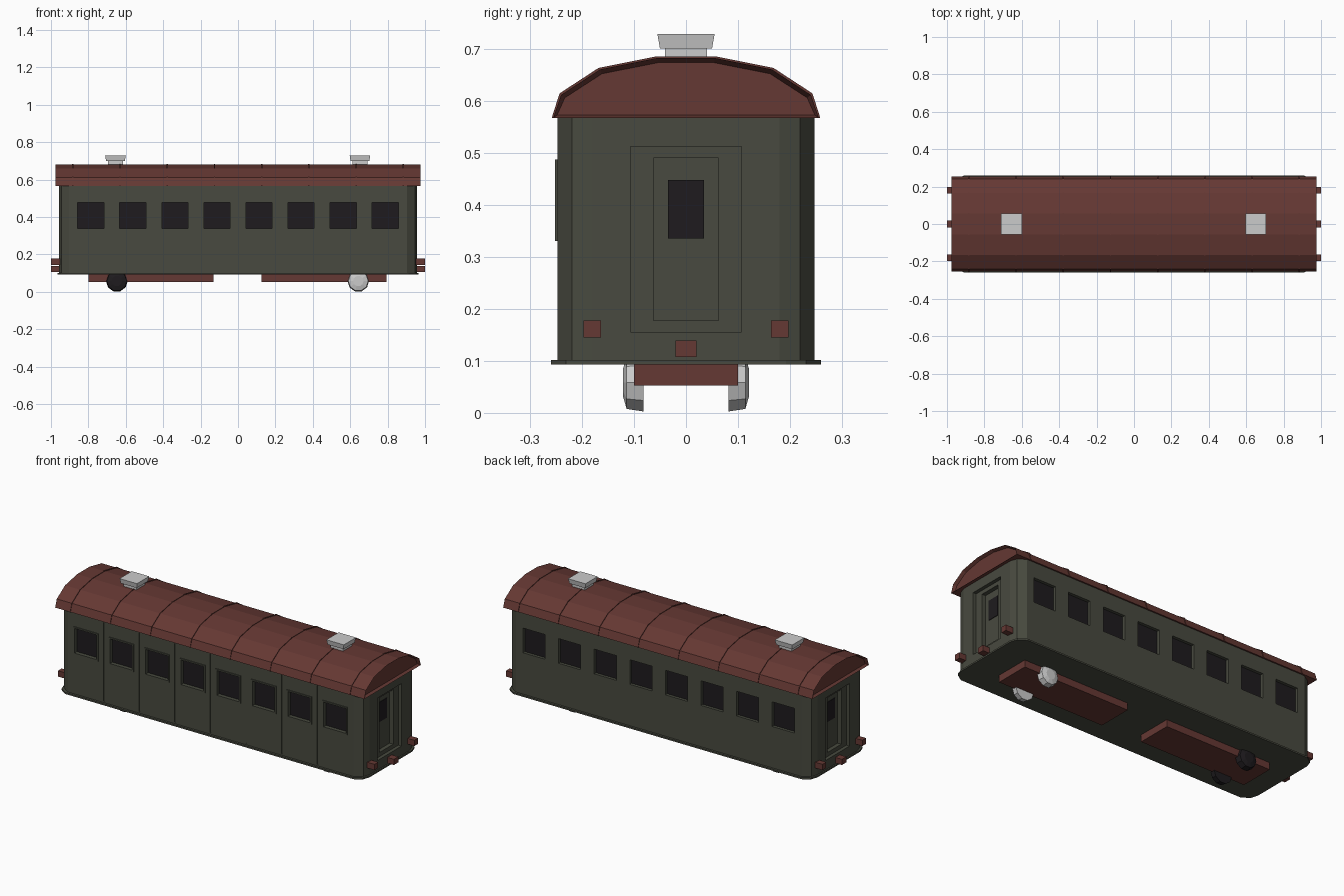
import bpy, bmesh
from mathutils import Matrix

if "Cube" in bpy.data.objects:
    bpy.data.objects.remove(bpy.data.objects["Cube"])


def material(name, rgb):
    m = bpy.data.materials.new(name)
    m.diffuse_color = (*rgb, 1)
    m.use_nodes = True
    m.node_tree.nodes["Principled BSDF"].inputs["Base Color"].default_value = m.diffuse_color
    return m


GREEN = material("dull_green", (0.065, 0.068, 0.05))
RED = material("roof_red", (0.13, 0.04, 0.033))
DARK = material("dark_glass", (0.013, 0.011, 0.013))


def finish(name, bm, mat=None):
    bmesh.ops.recalc_face_normals(bm, faces=bm.faces)
    me = bpy.data.meshes.new(name)
    bm.to_mesh(me)
    bm.free()
    ob = bpy.data.objects.new(name, me)
    bpy.context.collection.objects.link(ob)
    if mat:
        me.materials.append(mat)
    return ob


def add_box(bm, x0, x1, y0, y1, z0, z1):
    m = Matrix.Translation(((x0 + x1) / 2, (y0 + y1) / 2, (z0 + z1) / 2))
    m = m @ Matrix.Diagonal((abs(x1 - x0), abs(y1 - y0), abs(z1 - z0), 1))
    bmesh.ops.create_cube(bm, size=1, matrix=m)


def boxes(name, specs, mat=None):
    bm = bmesh.new()
    for s in specs:
        add_box(bm, *s)
    return finish(name, bm, mat)


def prism(bm, points, direction):
    """Extrude a closed outline along direction."""
    f = bm.faces.new([bm.verts.new(p) for p in points])
    r = bmesh.ops.extrude_face_region(bm, geom=[f])
    vs = [v for v in r["geom"] if isinstance(v, bmesh.types.BMVert)]
    bmesh.ops.translate(bm, verts=vs, vec=direction)


def plan(hx, hy, z):
    q = [(hx, hy - 0.067), (hx - 0.013, hy - 0.028), (hx - 0.055, hy)]
    r = [(x, y) for x, y in q] + [(-x, y) for x, y in q[::-1]]
    return [(x, y, z) for x, y in r] + [(-x, -y, z) for x, y in r]


def cut(ob, cutter):
    mod = ob.modifiers.new(cutter.name, 'BOOLEAN')
    mod.operation = 'DIFFERENCE'
    mod.solver = 'EXACT'
    mod.object = cutter
    cutter.hide_render = True
    cutter.hide_viewport = True


# Car body with chamfered corners
HY = 0.247
bm = bmesh.new()
prism(bm, plan(0.958, HY, 0.098), (0, 0, 0.474))
body = finish("car_body", bm, GREEN)

bm = bmesh.new()
prism(bm, plan(0.966, 0.259, 0.093), (0, 0, 0.009))
finish("floor_plate", bm, GREEN)

# Side windows and panel seams
win_x = [-0.7875 + 0.225 * i for i in range(8)]
holes, panes, frames = [], [], []
for s in (-1, 1):
    for x in win_x:
        holes.append((x - 0.07, x + 0.07, s * (HY - 0.02), s * 0.3, 0.338, 0.479))
        panes.append((x - 0.072, x + 0.072, s * (HY - 0.025), s * (HY - 0.017), 0.336, 0.481))
for x in win_x:
    y0, y1 = -0.252, -0.244
    frames += [(x - 0.079, x - 0.07, y0, y1, 0.33, 0.487),
               (x + 0.07, x + 0.079, y0, y1, 0.33, 0.487),
               (x - 0.07, x + 0.07, y0, y1, 0.33, 0.338),
               (x - 0.07, x + 0.07, y0, y1, 0.479, 0.487)]
for i in range(7):
    x = -0.675 + 0.225 * i
    holes.append((x - 0.003, x + 0.003, -0.3, -HY + 0.004, 0.11, 0.56))
cut(body, boxes("side_cutter", holes))
boxes("side_windows", panes, DARK)
boxes("window_frames", frames, GREEN)

# Stepped door recess in both ends
cut(body, boxes("doorway_cutter", [
    (s * 0.938, s * 1.1, -0.107, 0.107, 0.155, 0.512) for s in (-1, 1)]))
cut(body, boxes("door_cutter", [
    (s * 0.915, s * 1.1, -0.062, 0.062, 0.178, 0.49) for s in (-1, 1)]))
boxes("door_windows", [
    (s * 0.905, s * 0.918, -0.035, 0.035, 0.335, 0.448) for s in (-1, 1)], DARK)

# Arched roof with recessed ends
half = [(0.255, 0.567), (0.24, 0.611), (0.165, 0.66), (0.055, 0.682)]


def arch(x, grow=0.0):
    h = [(y + grow, z + grow * (i > 0)) for i, (y, z) in enumerate(half)]
    return [(x, y, z) for y, z in h] + [(x, -y, z) for y, z in h[::-1]]


bm = bmesh.new()
prism(bm, arch(-0.977), (1.954, 0, 0))
bmesh.ops.recalc_face_normals(bm, faces=bm.faces)
ends = [f for f in bm.faces if abs(f.normal.x) > 0.9]
r = bmesh.ops.inset_individual(bm, faces=ends, thickness=0.009)
for f in ends:
    s = 1 if f.calc_center_median().x > 0 else -1
    bmesh.ops.translate(bm, verts=list(f.verts), vec=(-0.018 * s, 0, 0))
finish("roof", bm, RED)

# Raised roof seams
bm = bmesh.new()
for i in range(8):
    prism(bm, arch(-0.887 + 0.2525 * i, 0.003), (0.007, 0, 0))
finish("roof_seams", bm, RED)

# Roof vents: square neck with a flared cap
for side, cx in (("left", -0.655), ("right", 0.652)):
    bm = bmesh.new()
    add_box(bm, cx - 0.04, cx + 0.04, -0.04, 0.04, 0.675, 0.70)
    bmesh.ops.create_cone(bm, cap_ends=True, segments=4,
                          radius1=0.05 * 2 ** 0.5, radius2=0.055 * 2 ** 0.5, depth=0.028,
                          matrix=Matrix.Translation((cx, 0, 0.714)) @ Matrix.Rotation(0.785398, 4, 'Z'))
    finish(side + "_roof_vent", bm)

# Bogie frames
for side, x0, x1 in (("left", -0.80, -0.13), ("right", 0.125, 0.795)):
    boxes(side + "_bogie", [(x0, x1, -0.1, 0.1, 0.053, 0.096)], RED)

# Wheels, ten-sided with a tapered tread and bevelled hub face
for side, cx, mat in (("left", -0.648, DARK), ("right", 0.643, None)):
    bm = bmesh.new()
    for s in (-1, 1):
        rings = []
        for y, rad in ((0.082, 0.058), (0.114, 0.053), (0.121, 0.028)):
            m = Matrix.Translation((cx, s * y, 0.058)) @ Matrix.Rotation(1.570796, 4, 'X') \
                @ Matrix.Rotation(0.314159, 4, 'Z')
            rings.append(bmesh.ops.create_circle(bm, segments=10, radius=rad, matrix=m)["verts"])
        for a, b in zip(rings, rings[1:]):
            for i in range(10):
                j = (i + 1) % 10
                bm.faces.new((a[i], a[j], b[j], b[i]))
        bm.faces.new(rings[0])
        bm.faces.new(rings[-1])
    finish(side + "_wheels", bm, mat)

# Buffers and centre couplers
bits = []
for s in (-1, 1):
    bits.append((s * 0.95, s * 1.0, -0.02, 0.02, 0.107, 0.139))
    for y in (-0.18, 0.18):
        bits.append((s * 0.94, s * 1.0, y - 0.017, y + 0.017, 0.145, 0.178))
boxes("buffers_and_couplers", bits, RED)
